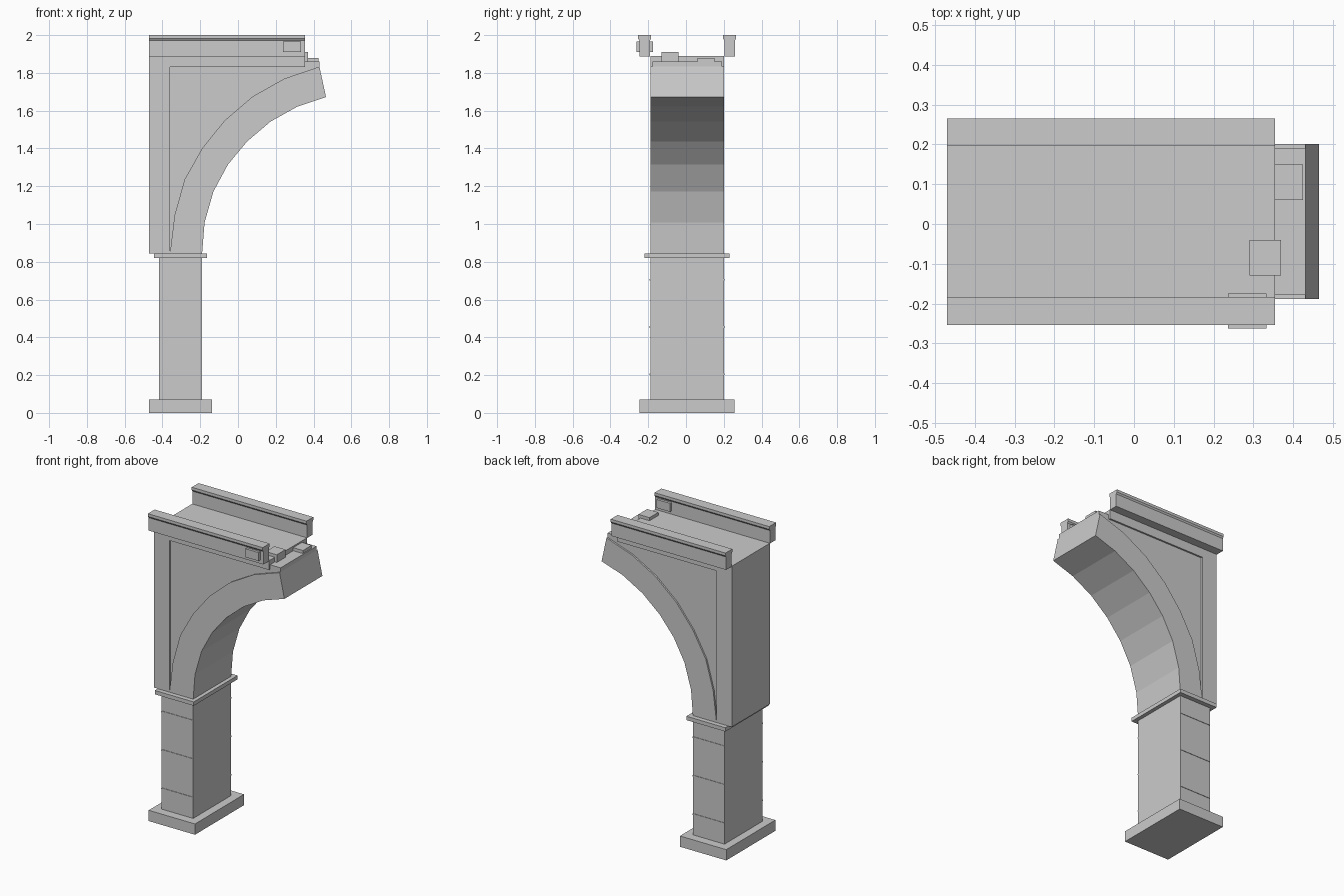
import bpy, bmesh

if "Cube" in bpy.data.objects:
    bpy.data.objects.remove(bpy.data.objects["Cube"])

YC = 0.006          # middle of the bridge width
HALF = 0.195        # half width of the pier, arch and frame


def prism(name, pts, a, b, axis='y'):
    """Extrude a flat profile from a to b along y (points x,z) or x (points y,z)."""
    bm = bmesh.new()
    def put(t):
        return [bm.verts.new((p, t, q) if axis == 'y' else (t, p, q)) for p, q in pts]
    v0, v1 = put(a), put(b)
    n = len(pts)
    bm.faces.new(v0)
    bm.faces.new(v1[::-1])
    for i in range(n):
        j = (i + 1) % n
        bm.faces.new((v0[j], v0[i], v1[i], v1[j]))
    bmesh.ops.recalc_face_normals(bm, faces=bm.faces)
    me = bpy.data.meshes.new(name)
    bm.to_mesh(me)
    bm.free()
    ob = bpy.data.objects.new(name, me)
    bpy.context.collection.objects.link(ob)
    return ob


def box(name, x0, x1, y0, y1, z0, z1):
    return prism(name, [(x0, z0), (x1, z0), (x1, z1), (x0, z1)], y0, y1)


def wide(name, pts, half):
    return prism(name, pts, YC - half, YC + half)


# Pier: footing, shaft and moulding
box("footing", -0.47, -0.137, YC - 0.252, YC + 0.252, 0, 0.07)
box("pier_shaft", -0.418, -0.19, YC - HALF, YC + HALF, 0.07, 0.82)
box("pier_moulding", -0.445, -0.165, YC - 0.225, YC + 0.225, 0.82, 0.845)

# Thin joint courses on the two broad pier sides
for i in range(3):
    z = 0.2 + 0.25 * i
    for side, s in (("front", -1), ("back", 1)):
        y = YC + s * HALF
        box(f"joint_{side}_{i + 1}", -0.418, -0.19, y - 0.003, y + 0.003, z, z + 0.009)

# Half arch ring
outer = [(-0.36, 0.845), (-0.336, 1.045), (-0.283, 1.235), (-0.19, 1.40),
         (-0.071, 1.548), (0.077, 1.675), (0.246, 1.77), (0.431, 1.833)]
inner = [(-0.19, 0.845), (-0.177, 1.008), (-0.13, 1.172), (-0.053, 1.315),
         (0.048, 1.437), (0.172, 1.542), (0.315, 1.622), (0.466, 1.672)]
wide("arch_ring", outer + inner[::-1], HALF)

# Recessed spandrel infill, framed by the end wall and deck band
wide("spandrel_infill", outer + [(0.431, 1.86), (-0.36, 1.86)], HALF - 0.011)
wide("wall_and_deck", [(-0.47, 0.845), (-0.36, 0.845), (-0.36, 1.83),
                       (0.355, 1.83), (0.355, 1.89), (-0.47, 1.89)], HALF)

# Parapets with a flared coping
for side, s in (("front", -1), ("back", 1)):
    c = YC + s * 0.225
    half = [(0.028, 1.888), (0.028, 1.972), (0.035, 1.982), (0.035, 2.0)]
    section = [(c + y, z) for y, z in half] + [(c - y, z) for y, z in half[::-1]]
    prism(f"parapet_{side}", section, -0.47, 0.355, 'x')

# Block through the front parapet and loose stones at the broken end
box("parapet_block", 0.237, 0.333, -0.263, -0.175, 1.91, 1.965)
box("loose_stone_front", 0.29, 0.37, -0.13, -0.04, 1.86, 1.91)
box("loose_stone_back", 0.34, 0.425, 0.06, 0.15, 1.85, 1.88)
